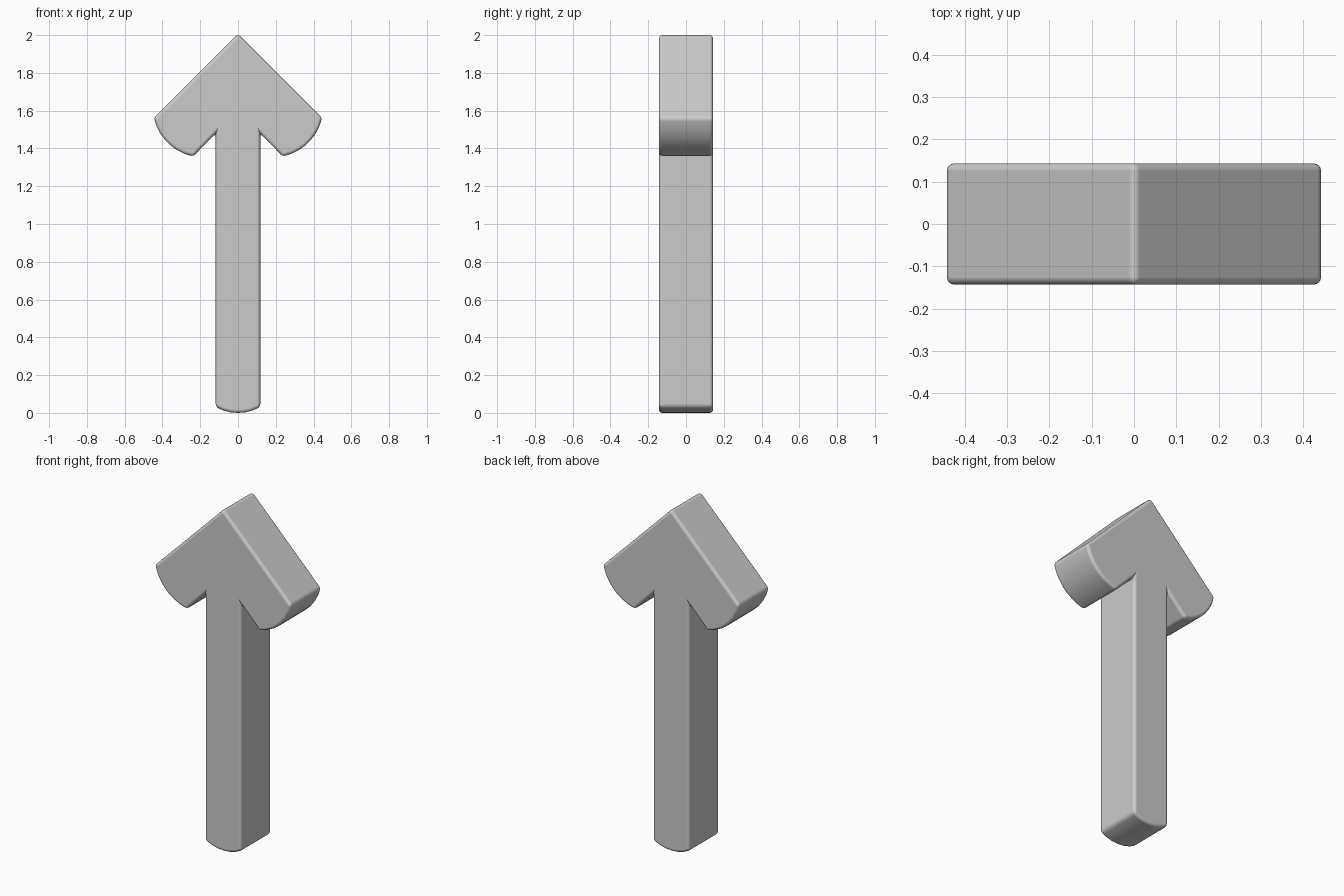
import bpy, bmesh
from mathutils import Vector

if "Cube" in bpy.data.objects:
    bpy.data.objects.remove(bpy.data.objects["Cube"])

HALF_DEPTH = 0.143


def bulge(a, b, sag, n):
    """Shallow curve from a to b, bowing to the right of travel reversed (outward)."""
    a, b = Vector(a), Vector(b)
    d = (b - a).normalized()
    out = Vector((-d.y, d.x))
    return [a.lerp(b, i / n) + out * sag * 4 * (i / n) * (1 - i / n) for i in range(n + 1)]


# Right half of the arrow outline (x, z), clockwise from the tip
half = [Vector((0, 2.007))]
half += bulge((0.446, 1.561), (0.238, 1.357), 0.042, 7)      # curved barb end
half += [Vector((0.118, 1.479)), Vector((0.118, 0.031)),      # notch and shaft
         Vector((0.08, 0.014)), Vector((0.04, 0.003)), Vector((0, 0.0))]  # rounded foot
outline = half + [Vector((-p.x, p.y)) for p in reversed(half[1:-1])]

# Extrude the outline through the depth
bm = bmesh.new()
face = bm.faces.new([bm.verts.new((p.x, -HALF_DEPTH, p.y)) for p in outline])
ext = bmesh.ops.extrude_face_region(bm, geom=[face])
bmesh.ops.translate(bm, vec=(0, 2 * HALF_DEPTH, 0),
                    verts=[g for g in ext["geom"] if isinstance(g, bmesh.types.BMVert)])
bmesh.ops.recalc_face_normals(bm, faces=bm.faces)
mesh = bpy.data.meshes.new("arrow")
bm.to_mesh(mesh)
bm.free()
arrow = bpy.data.objects.new("arrow", mesh)
bpy.context.collection.objects.link(arrow)
for p in mesh.polygons:
    p.use_smooth = True

# Soft rounded edges
bevel = arrow.modifiers.new("soft_edges", "BEVEL")
bevel.width = 0.018
bevel.segments = 4
bevel.limit_method = 'ANGLE'
bevel.angle_limit = 0.6
bevel.harden_normals = True
